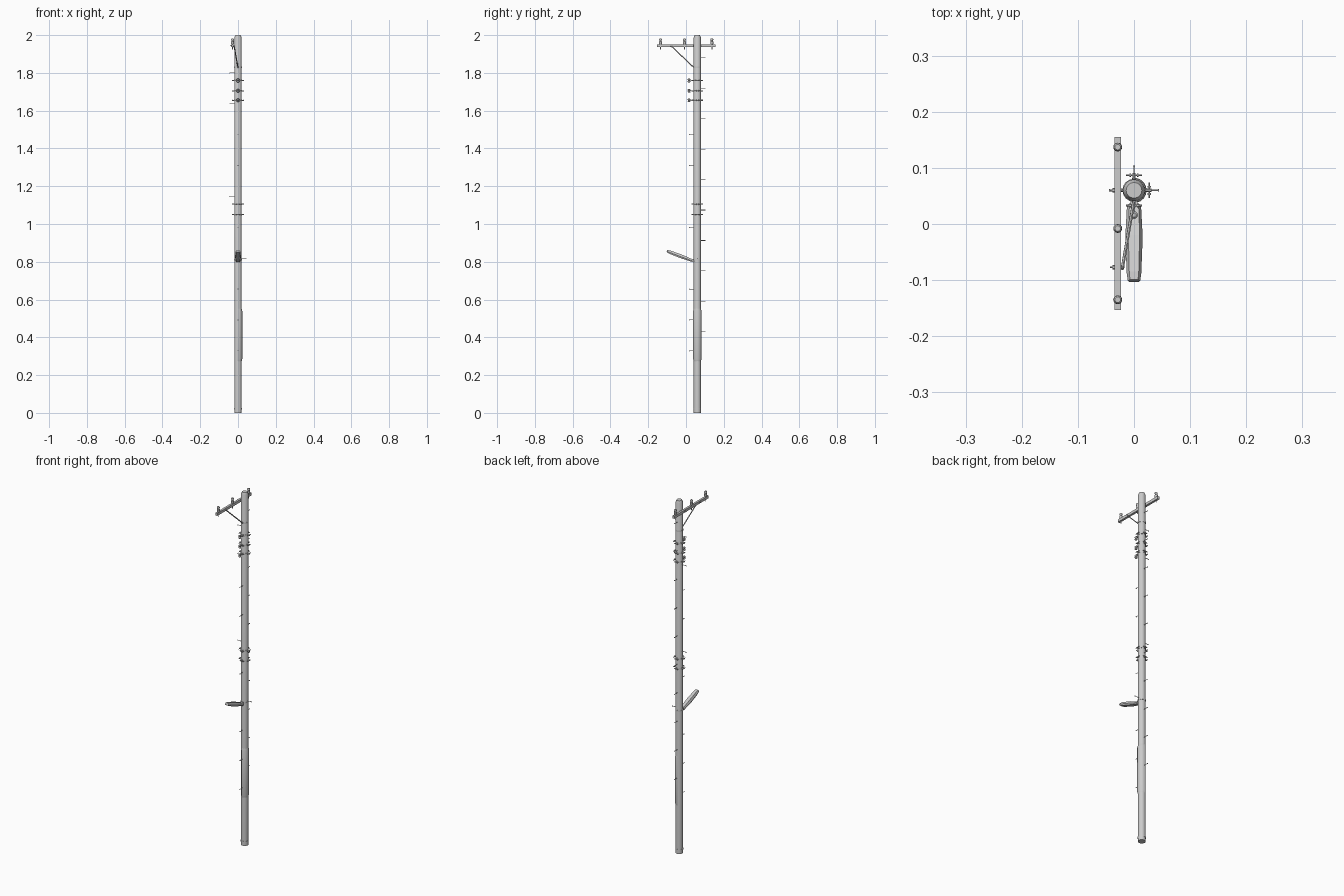
import bpy, bmesh, math
from mathutils import Vector

if "Cube" in bpy.data.objects:
    bpy.data.objects.remove(bpy.data.objects["Cube"])

PY = 0.06      # pole centre in y
R = 0.0195     # pole radius


def finish(name, bm, smooth=True):
    bmesh.ops.recalc_face_normals(bm, faces=bm.faces)
    me = bpy.data.meshes.new(name)
    bm.to_mesh(me)
    bm.free()
    ob = bpy.data.objects.new(name, me)
    bpy.context.collection.objects.link(ob)
    if smooth:
        bpy.context.view_layer.objects.active = ob
        ob.select_set(True)
        bpy.ops.object.shade_smooth_by_angle(angle=math.radians(40))
        ob.select_set(False)
    return ob


def add_lathe(bm, profile, x, y, n=16):
    # closed solid of revolution about a vertical axis, profile = (radius, z)
    rings = [[bm.verts.new((x + r * math.cos(2 * math.pi * i / n),
                            y + r * math.sin(2 * math.pi * i / n), z)) for i in range(n)]
             for r, z in profile]
    for a, b in zip(rings, rings[1:]):
        for i in range(n):
            bm.faces.new((a[i], a[(i + 1) % n], b[(i + 1) % n], b[i]))
    bm.faces.new(rings[0])
    bm.faces.new(rings[-1])


def add_rod(bm, a, b, r, n=8):
    a, b = Vector(a), Vector(b)
    d = b - a
    res = bmesh.ops.create_cone(bm, cap_ends=True, segments=n, radius1=r, radius2=r, depth=d.length)
    q = Vector((0, 0, 1)).rotation_difference(d)
    for v in res["verts"]:
        v.co = q @ v.co + (a + b) / 2


def add_box(bm, c, s):
    for v in bmesh.ops.create_cube(bm, size=1)["verts"]:
        v.co = Vector(c) + Vector([p * k for p, k in zip(v.co, s)])


def polar(ang, r, z):
    return (r * math.cos(ang), PY + r * math.sin(ang), z)


# Pole with tapered cap
bm = bmesh.new()
add_lathe(bm, [(R, 0), (R, 1.987), (0.014, 2.0)], 0, PY)
finish("pole", bm)

# Half-round guard sleeve on the +x side
bm = bmesh.new()
rings = []
for r, z in [(R - 0.001, 0.27), (0.0225, 0.285), (0.0225, 0.54), (R - 0.001, 0.555)]:
    rings.append([bm.verts.new(polar(math.radians(-100 + 20 * i), r, z)) for i in range(11)]
                 + [bm.verts.new(polar(math.radians(100 - 20 * i), R - 0.002, z)) for i in range(11)])
for a, b in zip(rings, rings[1:]):
    for i in range(22):
        bm.faces.new((a[i], a[(i + 1) % 22], b[(i + 1) % 22], b[i]))
finish("guard_sleeve", bm)

# Clamp bands, the main ones with ears and cross bolts on four sides
bm = bmesh.new()
for z in (0.022, 0.81, 1.05, 1.105, 1.655, 1.705, 1.76, 1.83):
    add_lathe(bm, [(0.0207, z - 0.004), (0.0207, z + 0.004)], 0, PY)
finish("pole_bands", bm)
bm = bmesh.new()
for z in (1.05, 1.105, 1.655, 1.705, 1.76):
    for k in range(4):
        a = k * math.pi / 2
        t = Vector((-math.sin(a), math.cos(a), 0))
        c = Vector(polar(a, 0.027, z))
        add_rod(bm, polar(a, R - 0.002, z), polar(a, 0.031, z), 0.003, 6)
        add_rod(bm, c - t * 0.014, c + t * 0.014, 0.0016, 6)
        for s in (-1, 1):
            add_rod(bm, c + t * s * 0.005, c + t * s * 0.008, 0.0034, 6)
finish("band_bolts", bm)

# Spool insulators on the front
bm = bmesh.new()
for z in (1.655, 1.705, 1.76):
    y = 0.016
    add_lathe(bm, [(0.004, z - 0.01), (0.007, z - 0.007), (0.007, z - 0.003), (0.0045, z),
                   (0.007, z + 0.003), (0.007, z + 0.007), (0.004, z + 0.01)], 0, y, 12)
    add_box(bm, (0, 0.028, z), (0.004, 0.026, 0.003))
finish("spool_insulators", bm)

# Climbing pegs, alternating sides and turned aside where fittings block them
bm = bmesh.new()
front, back, left, right = -math.pi / 2, math.pi / 2, math.pi, 0
blocked = {0: left, 1: left, 4: left, 6: right}
for i in range(10):
    for ang, z in ((back, 1.88 - 0.1612 * i), (blocked.get(i, front), 1.80 - 0.1635 * i)):
        add_rod(bm, polar(ang, R - 0.003, z), polar(ang, 0.044, z), 0.0015, 6)
        add_rod(bm, polar(ang, 0.0425, z), polar(ang, 0.0445, z), 0.0025, 6)
finish("climbing_pegs", bm)

# Crossarm with through bolts
AX, AZ = -0.029, 1.944
bm = bmesh.new()
add_box(bm, (AX, 0.001, AZ), (0.012, 0.308, 0.015))
finish("crossarm", bm, False)
bm = bmesh.new()
for y, x1 in ((PY, -0.015), (-0.077, -0.017)):
    add_rod(bm, (-0.043, y, AZ), (x1, y, AZ), 0.0017, 6)
    add_rod(bm, (-0.038, y, AZ), (-0.035, y, AZ), 0.004, 6)
finish("crossarm_bolts", bm)

# Pin insulators standing on the crossarm
bm = bmesh.new()
for y in (-0.135, -0.008, 0.137):
    add_rod(bm, (AX, y, 1.924), (AX, y, 1.958), 0.002)
    add_lathe(bm, [(0.0055, 1.951), (0.008, 1.955), (0.008, 1.966), (0.006, 1.968),
                   (0.006, 1.972), (0.0075, 1.974), (0.0075, 1.979), (0.005, 1.982)], AX, y, 12)
finish("pin_insulators", bm)

# Diagonal brace
bm = bmesh.new()
add_rod(bm, (-0.021, -0.08, 1.944), (0, 0.042, 1.828), 0.003, 6)
finish("crossarm_brace", bm)

# Street lamp: lofted chamfered body tilted up and outwards
bm = bmesh.new()
start, end = Vector((0, 0.034, 0.806)), Vector((0, -0.101, 0.857))
up = Vector((0, end.z - start.z, start.y - end.y)).normalized()
rings = []
for t, w, h in [(0, 0.0125, 0.007), (0.42, 0.0155, 0.010), (0.9, 0.013, 0.009), (1, 0.011, 0.006)]:
    c = start.lerp(end, t)
    shape = [(-0.8, -1), (0.8, -1), (1, -0.2), (0.65, 1), (-0.65, 1), (-1, -0.2)]
    rings.append([bm.verts.new(c + Vector((w * x, 0, 0)) + up * (h * k)) for x, k in shape])
for a, b in zip(rings, rings[1:]):
    for i in range(6):
        bm.faces.new((a[i], a[(i + 1) % 6], b[(i + 1) % 6], b[i]))
bm.faces.new(rings[0])
bm.faces.new(rings[-1])
finish("street_lamp", bm, False)

# Lamp mounting block against the pole
bm = bmesh.new()
add_box(bm, (0, 0.037, 0.808), (0.012, 0.014, 0.016))
finish("lamp_mount", bm, False)
